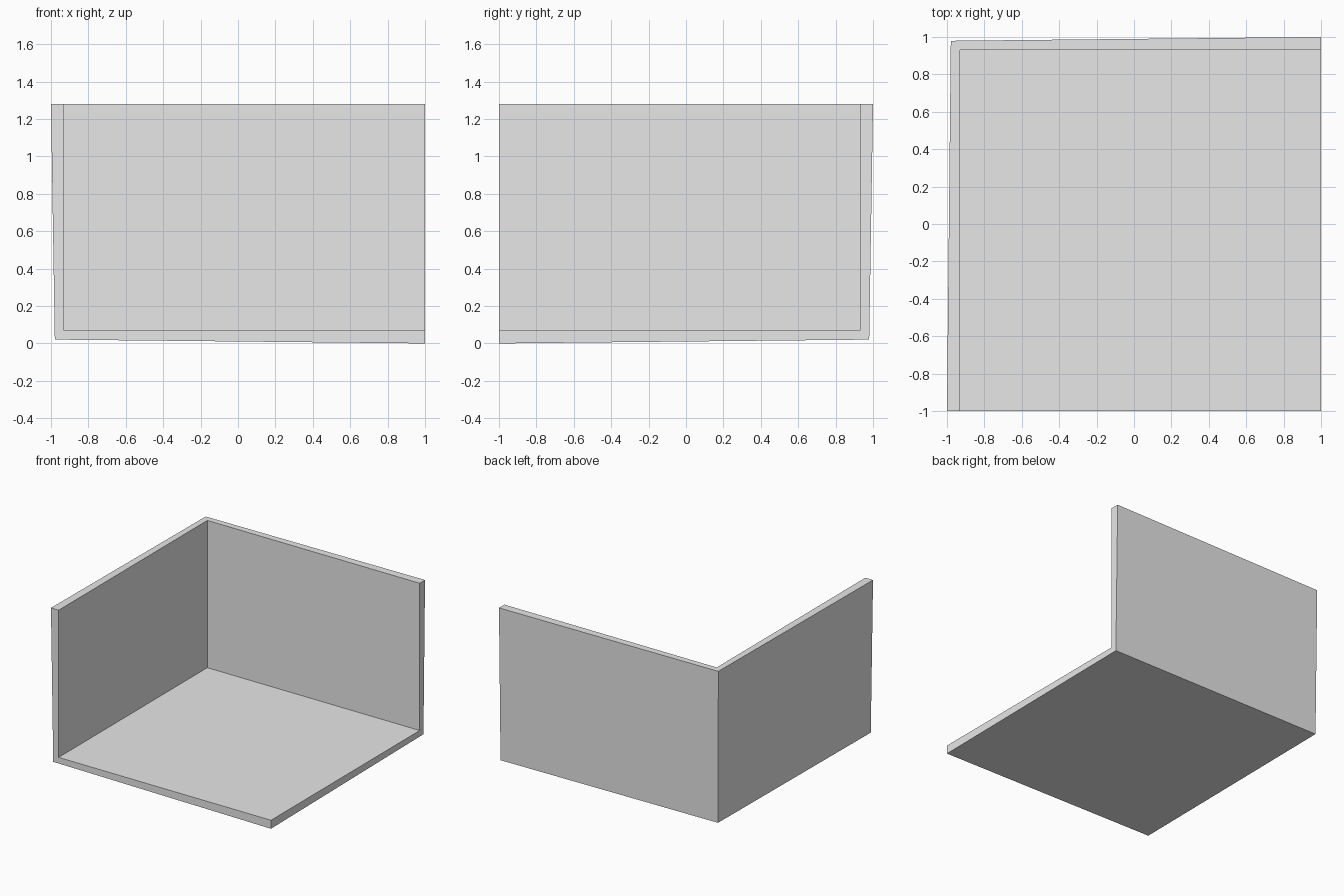
import bpy, bmesh

if "Cube" in bpy.data.objects:
    bpy.data.objects.remove(bpy.data.objects["Cube"])

T = 0.07            # shell thickness
X0, X1 = -0.93, 1.0  # inner left wall, open right edge
Y0, Y1 = -1.0, 0.93  # open front edge, inner back wall
Z0, Z1 = T, 1.28     # inner floor, wall top

# Single grey material
mat = bpy.data.materials.new("plain_grey")
mat.diffuse_color = (0.8, 0.8, 0.8, 1.0)
mat.use_nodes = True
mat.node_tree.nodes["Principled BSDF"].inputs["Base Color"].default_value = mat.diffuse_color

# Inner surface of the room corner: a box keeping only floor, left and back
bm = bmesh.new()
bmesh.ops.create_cube(bm, size=1.0)
for v in bm.verts:
    v.co = (X0 if v.co.x < 0 else X1,
            Y0 if v.co.y < 0 else Y1,
            Z0 if v.co.z < 0 else Z1)
bm.normal_update()
open_sides = [f for f in bm.faces
              if f.normal.x > 0.5 or f.normal.y < -0.5 or f.normal.z > 0.5]
bmesh.ops.delete(bm, geom=open_sides, context='FACES')
bmesh.ops.reverse_faces(bm, faces=bm.faces[:])  # normals face into the room
bm.normal_update()

mesh = bpy.data.meshes.new("room_corner")
bm.to_mesh(mesh)
bm.free()
mesh.materials.append(mat)
room = bpy.data.objects.new("room_corner", mesh)
bpy.context.collection.objects.link(room)

# Thicken outwards, with the plain (uneven) offset that tapers to the seams
solid = room.modifiers.new("wall_thickness", 'SOLIDIFY')
solid.thickness = T
solid.offset = -1.0
solid.use_even_offset = False
